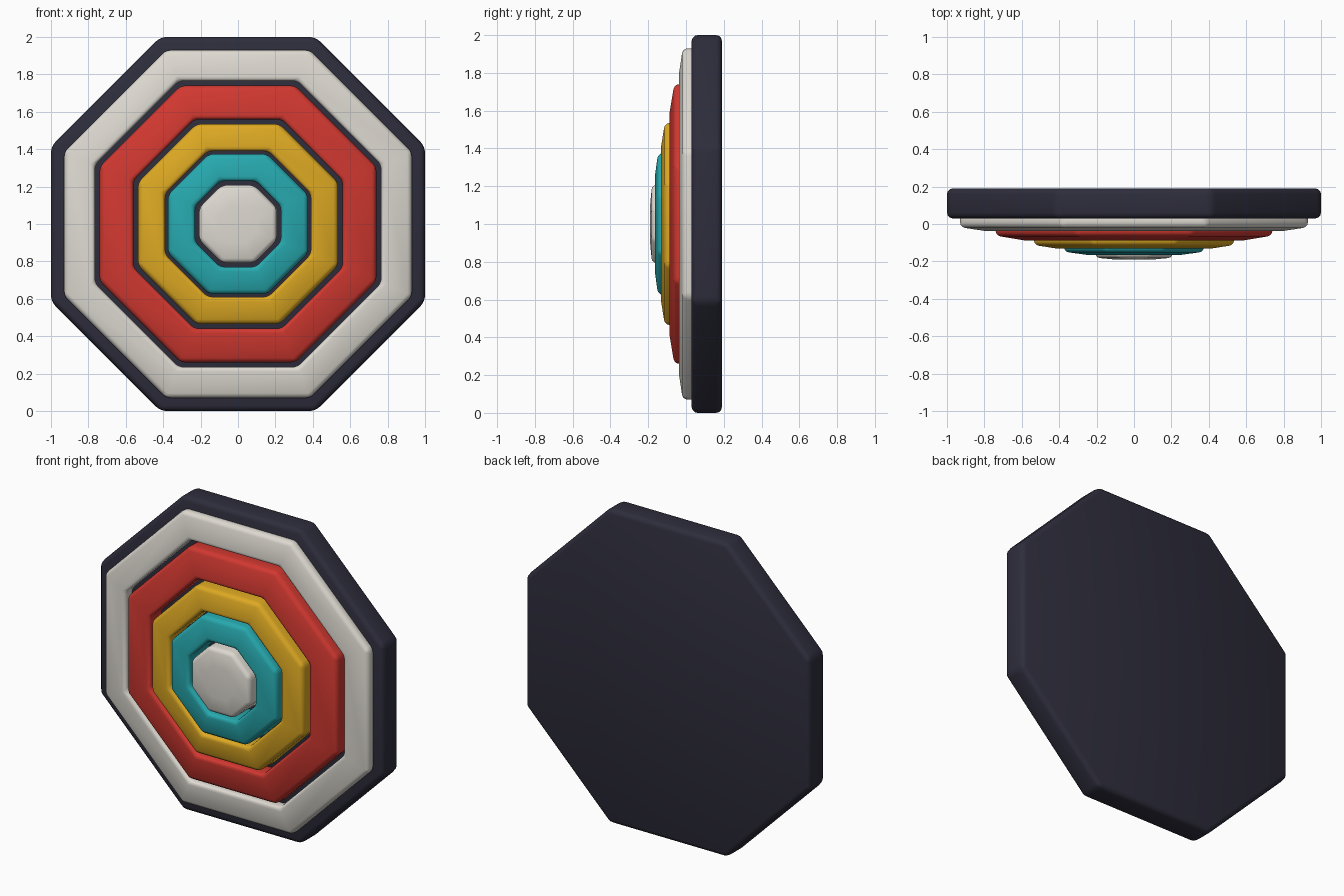
import bpy
import math

cube = bpy.data.objects.get("Cube")
if cube:
    bpy.data.objects.remove(cube, do_unlink=True)

SIDES = 8
CENTRE_Z = 1.0
BACK = 0.05  # rings sink slightly into the backing plate


def material(name, colour):
    mat = bpy.data.materials.new(name)
    mat.use_nodes = True
    rgba = (*colour, 1)
    mat.diffuse_color = rgba
    bsdf = mat.node_tree.nodes["Principled BSDF"]
    bsdf.inputs["Base Color"].default_value = rgba
    bsdf.inputs["Roughness"].default_value = 0.6
    return mat


def octagon(apothem, y):
    """Corner points of an upright octagon with flat sides."""
    radius = apothem / math.cos(math.pi / SIDES)
    angles = [math.tau * (i + 0.5) / SIDES for i in range(SIDES)]
    return [(radius * math.cos(a), y, CENTRE_Z + radius * math.sin(a)) for a in angles]


def octagonal_part(name, profile, mat, bevel, closed):
    """Sweep a profile of (apothem, y) points around the octagon."""
    verts = [p for apothem, y in profile for p in octagon(apothem, y)]
    count = len(profile)
    faces = []
    for k in range(count if closed else count - 1):
        a, b = k * SIDES, (k + 1) % count * SIDES
        for i in range(SIDES):
            j = (i + 1) % SIDES
            faces.append((a + i, a + j, b + j, b + i))
    if not closed:
        faces.append(tuple(reversed(range(SIDES))))
        faces.append(tuple(range((count - 1) * SIDES, count * SIDES)))
    mesh = bpy.data.meshes.new(name)
    mesh.from_pydata(verts, [], faces)
    mesh.materials.append(mat)
    obj = bpy.data.objects.new(name, mesh)
    bpy.context.collection.objects.link(obj)

    bpy.ops.object.select_all(action="DESELECT")
    obj.select_set(True)
    bpy.context.view_layer.objects.active = obj
    bpy.ops.object.mode_set(mode="EDIT")
    bpy.ops.mesh.select_all(action="SELECT")
    bpy.ops.mesh.normals_make_consistent(inside=False)
    bpy.ops.object.mode_set(mode="OBJECT")

    mod = obj.modifiers.new("rounded_edges", "BEVEL")
    mod.width = bevel
    mod.segments = 3
    mod.limit_method = "ANGLE"
    mod.angle_limit = math.radians(30)
    bpy.ops.object.modifier_apply(modifier=mod.name)
    bpy.ops.object.shade_smooth_by_angle(angle=math.radians(35))
    return obj


navy = material("dark_navy", (0.027, 0.026, 0.045))
ivory = material("ivory", (0.73, 0.70, 0.64))
red = material("red", (0.64, 0.04, 0.03))
gold = material("gold", (0.73, 0.40, 0.017))
teal = material("teal", (0.02, 0.40, 0.43))

# Backing plate
octagonal_part("backing_plate", [(1, 0.19), (1, 0.03)], navy, 0.03, False)

# Stepped rings: outer apothem, inner apothem, outer front, inner front
rings = [
    ("outer_ring", 0.93, 0.765, -0.017, -0.042, ivory),
    ("second_ring", 0.74, 0.56, -0.062, -0.092, red),
    ("third_ring", 0.535, 0.39, -0.112, -0.135, gold),
    ("inner_ring", 0.375, 0.23, -0.148, -0.168, teal),
]
for name, outer, inner, y_outer, y_inner, mat in rings:
    profile = [(outer, BACK), (outer, y_outer), (inner, y_inner), (inner, BACK)]
    octagonal_part(name, profile, mat, 0.025, True)

# Raised centre boss
octagonal_part("centre_boss", [(0.208, BACK), (0.208, -0.18), (0.1, -0.19)],
               ivory, 0.025, False)
